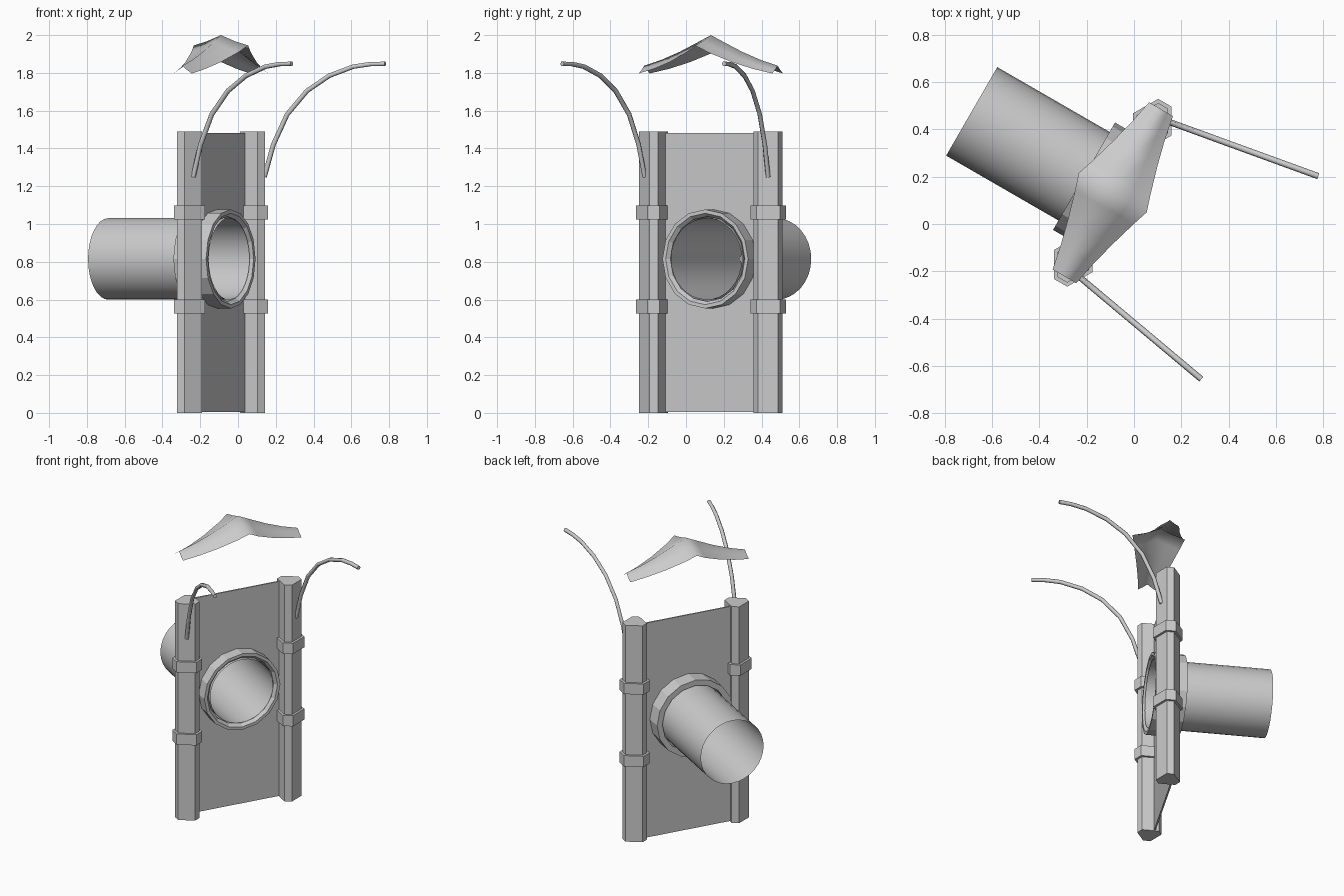
import bpy, bmesh
from math import cos, sin, pi, radians
from mathutils import Matrix

if "Cube" in bpy.data.objects:
    bpy.data.objects.remove(bpy.data.objects["Cube"])

# Local frame: x = panel normal (pipe axis), y = along the panel, z = up
FRAME = Matrix.Translation((-0.09, 0.132, 0)) @ Matrix.Rotation(radians(-30), 4, 'Z')
PIPE_Z = 0.815


def make(name, verts, faces, smooth=False):
    me = bpy.data.meshes.new(name)
    me.from_pydata(verts, [], faces)
    bm = bmesh.new()
    bm.from_mesh(me)
    bmesh.ops.recalc_face_normals(bm, faces=bm.faces)
    bm.to_mesh(me)
    bm.free()
    ob = bpy.data.objects.new(name, me)
    bpy.context.collection.objects.link(ob)
    ob.matrix_world = FRAME
    if smooth:
        me.shade_smooth()
    return ob


def prism(name, outline, z0, z1):
    n = len(outline)
    verts = [(x, y, z) for z in (z0, z1) for x, y in outline]
    faces = [list(range(n)), list(range(n, 2 * n))]
    faces += [(i, (i + 1) % n, n + (i + 1) % n, n + i) for i in range(n)]
    return make(name, verts, faces)


def lathe(name, profile, sides, closed, smooth=False):
    # revolve (radius, x) points around the pipe axis
    m = len(profile)
    verts = [(x, r * cos(2 * pi * k / sides), PIPE_Z + r * sin(2 * pi * k / sides))
             for k in range(sides) for r, x in profile]
    faces = []
    for k in range(sides):
        a, b = k * m, (k + 1) % sides * m
        for i in range(m if closed else m - 1):
            j = (i + 1) % m
            faces.append((a + i, a + j, b + j, b + i))
    return make(name, verts, faces, smooth)


def post_outline(side, grow=0.0):
    # triangle with cut corners: flat side faces the panel, cut corner faces out
    big, small = 0.0577 + grow, 0.0748 + grow
    pts = []
    for k in range(6):
        a0, a1 = k * pi / 3, (k + 1) * pi / 3
        d0, d1 = (small, big) if k % 2 == 0 else (big, small)
        det = sin(a1 - a0)
        y = (d0 * sin(a1) - d1 * sin(a0)) / det
        x = (d1 * cos(a0) - d0 * cos(a1)) / det
        pts.append((x, side * (0.35 + y)))
    return pts


# Posts, clamps and curved rods, mirrored on both sides
ROD = [(0, 1.25), (0.05, 1.42), (0.128, 1.58), (0.24, 1.705),
       (0.365, 1.785), (0.5, 1.833), (0.6, 1.847), (0.68, 1.848)]
for side, tag in ((1, "right"), (-1, "left")):
    prism("post_" + tag, post_outline(side), 0, 1.49)
    for level, z in (("lower", 0.525), ("upper", 1.023)):
        prism(f"clamp_{level}_{tag}", post_outline(side, 0.015), z, z + 0.074)
    cu = bpy.data.curves.new("rod_" + tag, 'CURVE')
    cu.dimensions = '3D'
    cu.bevel_depth = 0.013
    cu.bevel_resolution = 1
    cu.use_fill_caps = True
    sp = cu.splines.new('POLY')
    sp.points.add(len(ROD) - 1)
    a = radians(10)
    for p, (d, z) in zip(sp.points, ROD):
        p.co = (0.048 + d * cos(a), side * (0.377 + d * sin(a)), z, 1)
    rod = bpy.data.objects.new("rod_" + tag, cu)
    bpy.context.collection.objects.link(rod)
    rod.matrix_world = FRAME

# Thin panel with a round opening
panel = prism("panel", [(-0.033, -0.31), (-0.023, -0.31), (-0.023, 0.31), (-0.033, 0.31)],
              0.005, 1.482)
bpy.ops.mesh.primitive_cylinder_add(vertices=32, radius=0.235, depth=0.4)
cutter = bpy.context.object
cutter.name = "panel_cutter"
cutter.matrix_world = FRAME @ Matrix.Translation((0, 0, PIPE_Z)) @ Matrix.Rotation(pi / 2, 4, 'Y')
cutter.hide_render = True
cutter.hide_viewport = True
cutter.display_type = 'WIRE'
cut = panel.modifiers.new("opening", 'BOOLEAN')
cut.operation = 'DIFFERENCE'
cut.object = cutter
cut.solver = 'EXACT'

# Collar and open pipe
lathe("collar", [(0.262, -0.14), (0.262, 0.06), (0.242, 0.06), (0.225, 0.04), (0.225, -0.14)],
      16, True)
lathe("pipe", [(0.216, -0.688), (0.216, 0.05)], 32, False, True)

# Roof: swept sheet, wide and high in the middle, drooping to the ends
# rows: distance along, half width, ridge height, edge height
HALF = [(0, 0.166, 2.0, 1.945), (0.07, 0.143, 1.967, 1.907), (0.19, 0.108, 1.912, 1.857),
        (0.3, 0.08, 1.87, 1.822), (0.408, 0.058, 1.838, 1.797)]
rows = [(-d, *r) for d, *r in HALF[:0:-1]] + HALF
ts = (-1, -0.5, 0, 0.5, 1)
verts = [(t * w, d, ridge - (ridge - edge) * abs(t) ** 0.8)
         for d, w, ridge, edge in rows for t in ts]
n = len(ts)
faces = [(i * n + j, i * n + j + 1, (i + 1) * n + j + 1, (i + 1) * n + j)
         for i in range(len(rows) - 1) for j in range(n - 1)]
make("roof", verts, faces, True)
